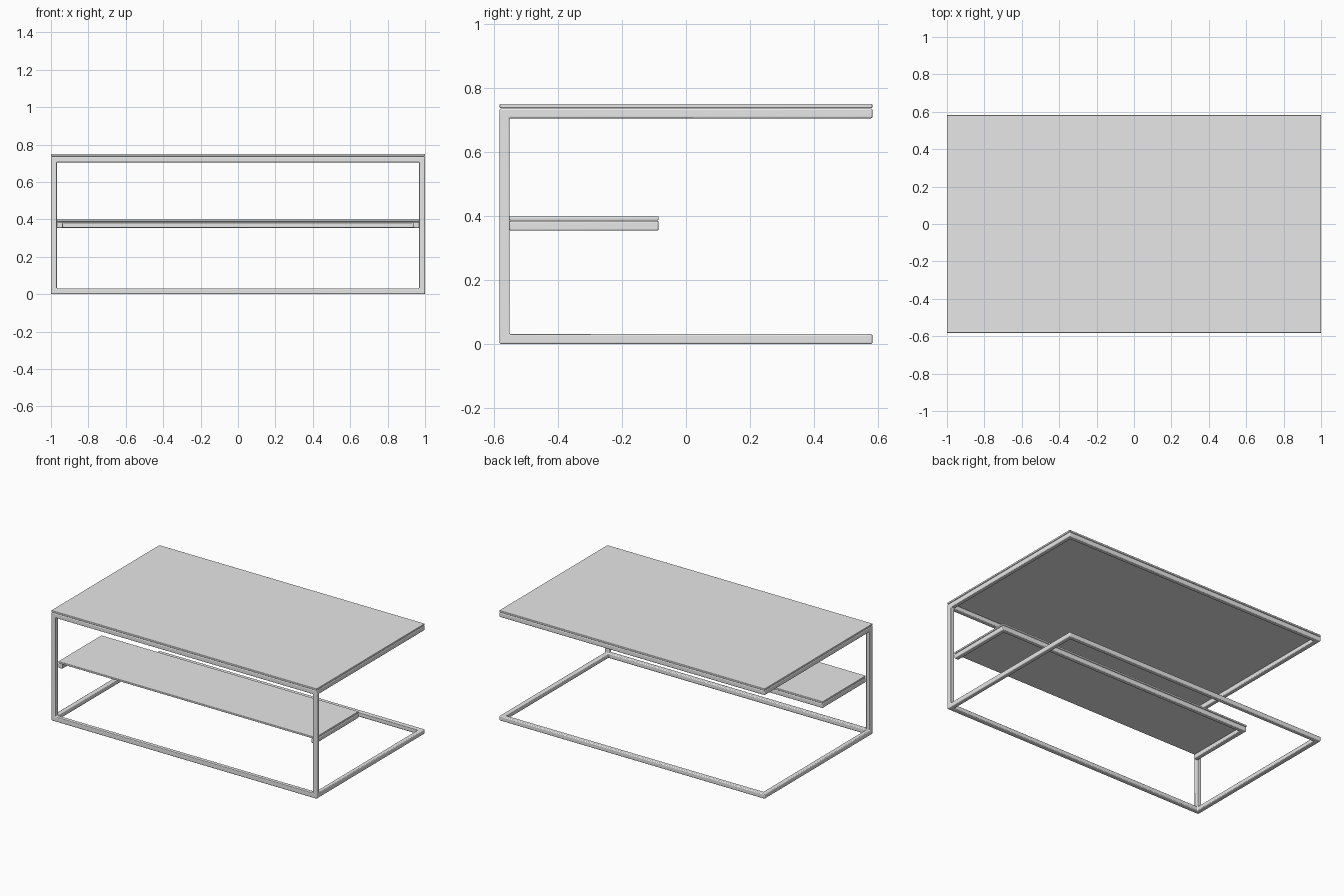
import bpy
import bmesh

cube = bpy.data.objects.get("Cube")
if cube:
    bpy.data.objects.remove(cube, do_unlink=True)

grey = bpy.data.materials.new("light_grey")
grey.use_nodes = True
colour = (0.8, 0.8, 0.8, 1)
grey.diffuse_color = colour
grey.node_tree.nodes["Principled BSDF"].inputs["Base Color"].default_value = colour


def build(name, xs, ys, zs, filled, bevel):
    """Make one welded solid from the filled cells of a small box grid."""
    size = (len(xs) - 1, len(ys) - 1, len(zs) - 1)
    cells = {(i, j, k) for i in range(size[0]) for j in range(size[1])
             for k in range(size[2]) if filled(i, j, k)}
    bm = bmesh.new()
    verts = {}

    def vert(key):
        if key not in verts:
            i, j, k = key
            verts[key] = bm.verts.new((xs[i], ys[j], zs[k]))
        return verts[key]

    for cell in sorted(cells):
        for axis in range(3):
            u, v = (axis + 1) % 3, (axis + 2) % 3
            for side in (0, 1):
                neighbour = list(cell)
                neighbour[axis] += 2 * side - 1
                if tuple(neighbour) in cells:
                    continue
                corners = []
                for du, dv in ((0, 0), (1, 0), (1, 1), (0, 1)):
                    key = list(cell)
                    key[axis] += side
                    key[u] += du
                    key[v] += dv
                    corners.append(vert(tuple(key)))
                bm.faces.new(corners if side else corners[::-1])
    mesh = bpy.data.meshes.new(name)
    bm.to_mesh(mesh)
    bm.free()
    mesh.materials.append(grey)
    obj = bpy.data.objects.new(name, mesh)
    bpy.context.collection.objects.link(obj)

    # Softly rounded tube and panel edges
    mod = obj.modifiers.new("rounded_edges", "BEVEL")
    mod.width = bevel
    mod.segments = 3
    mod.limit_method = "ANGLE"
    bpy.ops.object.select_all(action="DESELECT")
    obj.select_set(True)
    bpy.context.view_layer.objects.active = obj
    bpy.ops.object.shade_smooth_by_angle()
    return obj


TUBE = 0.031
W, D = 1.0, 0.582
SW, SHELF_FRONT, SHELF_BACK = W - TUBE, TUBE - D, -0.086


def ends(low, high):
    return (low, low + TUBE, high - TUBE, high)


def main_tubes(i, j, k):
    # Closed rings at floor and top, joined by the two front posts
    if k == 1:
        return i != 1 and j == 0
    return i != 1 or j != 1


def solid(i, j, k):
    return True


# Cantilevered tube frame
build("main_frame", ends(-W, W), ends(-D, D), ends(0, 0.736), main_tubes, 0.005)

# Table top panel
build("table_top", (-W, W), (-D, D), (0.737, 0.75), solid, 0.003)

# Three-sided shelf frame, open at the front
build("shelf_frame", ends(-SW, SW), (SHELF_FRONT, SHELF_BACK - TUBE, SHELF_BACK),
      (0.354, 0.385), lambda i, j, k: i != 1 or j == 1, 0.005)

# Shelf panel
build("shelf_panel", (-SW, SW), (SHELF_FRONT, SHELF_BACK), (0.386, 0.399), solid, 0.003)
